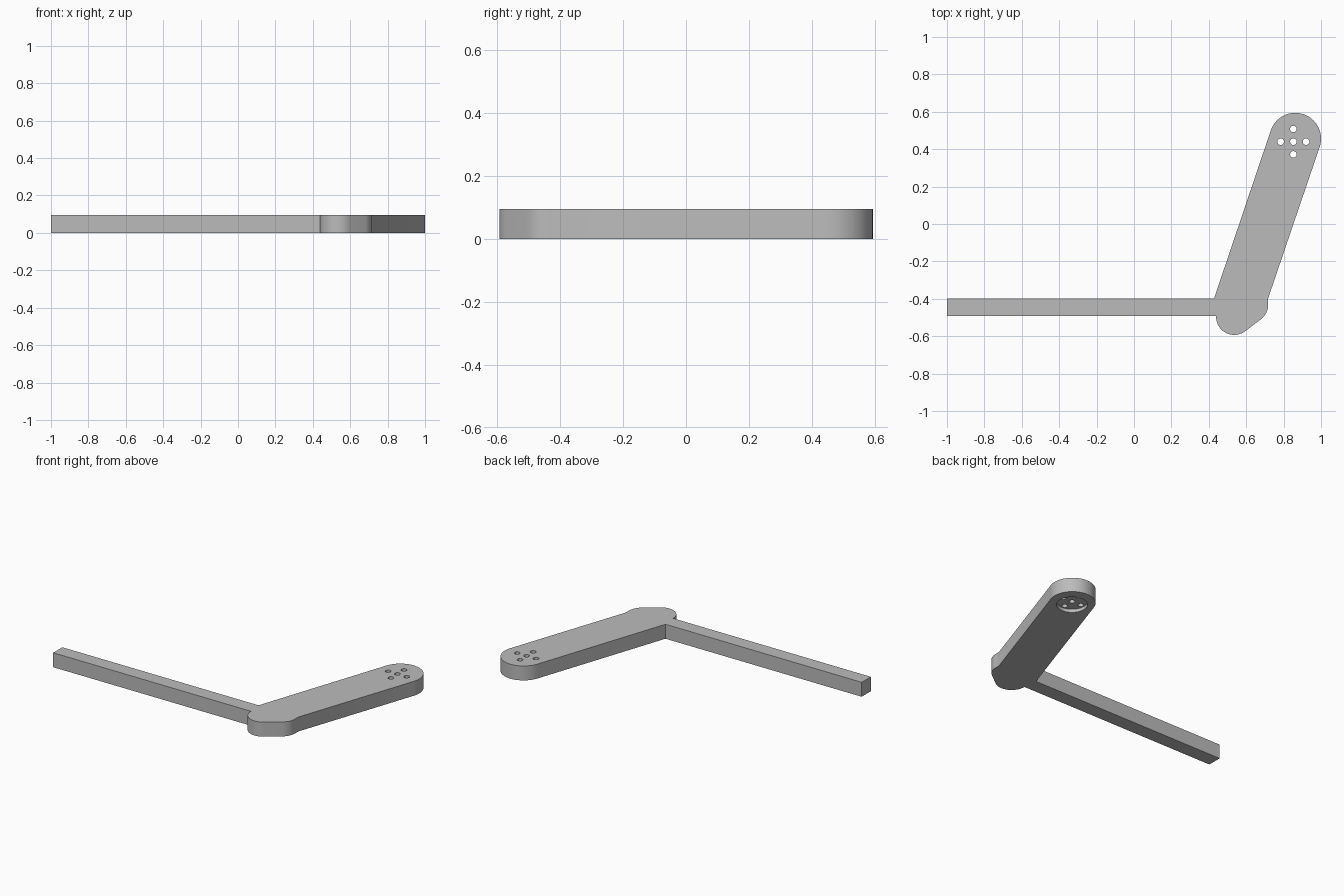
import bpy, bmesh, math

if "Cube" in bpy.data.objects:
    bpy.data.objects.remove(bpy.data.objects["Cube"])

THICK = 0.095
grey = bpy.data.materials.new("light_grey")
grey.diffuse_color = (0.5, 0.5, 0.5, 1)
grey.use_nodes = True
grey.node_tree.nodes["Principled BSDF"].inputs["Base Color"].default_value = grey.diffuse_color


def arc(cx, cy, r, a0, a1, n):
    """Points on an arc, angles in degrees."""
    angles = [math.radians(a0 + (a1 - a0) * i / n) for i in range(n + 1)]
    return [(cx + r * math.cos(a), cy + r * math.sin(a)) for a in angles]


def prism(name, outline, z0, z1):
    """Flat outline extruded straight up."""
    bm = bmesh.new()
    face = bm.faces.new([bm.verts.new((x, y, z0)) for x, y in outline])
    top = bmesh.ops.extrude_face_region(bm, geom=[face])["geom"]
    verts = [v for v in top if isinstance(v, bmesh.types.BMVert)]
    bmesh.ops.translate(bm, vec=(0, 0, z1 - z0), verts=verts)
    bmesh.ops.recalc_face_normals(bm, faces=bm.faces)
    mesh = bpy.data.meshes.new(name)
    bm.to_mesh(mesh)
    bm.free()
    mesh.materials.append(grey)
    obj = bpy.data.objects.new(name, mesh)
    bpy.context.collection.objects.link(obj)
    return obj


# Straight bar flowing into a slanted arm with rounded ends
outline = [(-1, -0.398), (-1, -0.493), (0.439, -0.493)]
outline += arc(0.536, -0.496, 0.097, 181, 309, 24)      # rounded heel
outline += arc(0.620, -0.432, 0.097, 309, 360, 12)      # heel corner
outline += [(0.717, -0.398)]
outline += arc(0.862, 0.456, 0.138, -18.3, 161.7, 40)   # rounded tip
outline += [(0.428, -0.398)]
arm = prism("angled_arm", outline, 0, THICK)

# Shallow round recess below the tip, with five holes through it
HX, HY, STEP = 0.852, 0.440, 0.068
cutters = [prism("recess_cutter", arc(HX, HY, 0.092, 0, 352.5, 47), -0.1, 0.022)]
for dx, dy in ((0, 0), (1, 0), (-1, 0), (0, 1), (0, -1)):
    hole = arc(HX + dx * STEP, HY + dy * STEP, 0.0175, 0, 345, 23)
    cutters.append(prism("hole_cutter", hole, -0.1, 0.2))

bpy.context.view_layer.objects.active = arm
arm.select_set(True)
for cutter in cutters:
    cutter.hide_render = True
    mod = arm.modifiers.new("cut", 'BOOLEAN')
    mod.operation = 'DIFFERENCE'
    mod.solver = 'EXACT'
    mod.object = cutter
    bpy.ops.object.modifier_apply(modifier=mod.name)
    bpy.data.objects.remove(cutter)

bpy.ops.object.shade_smooth_by_angle(angle=math.radians(30))
